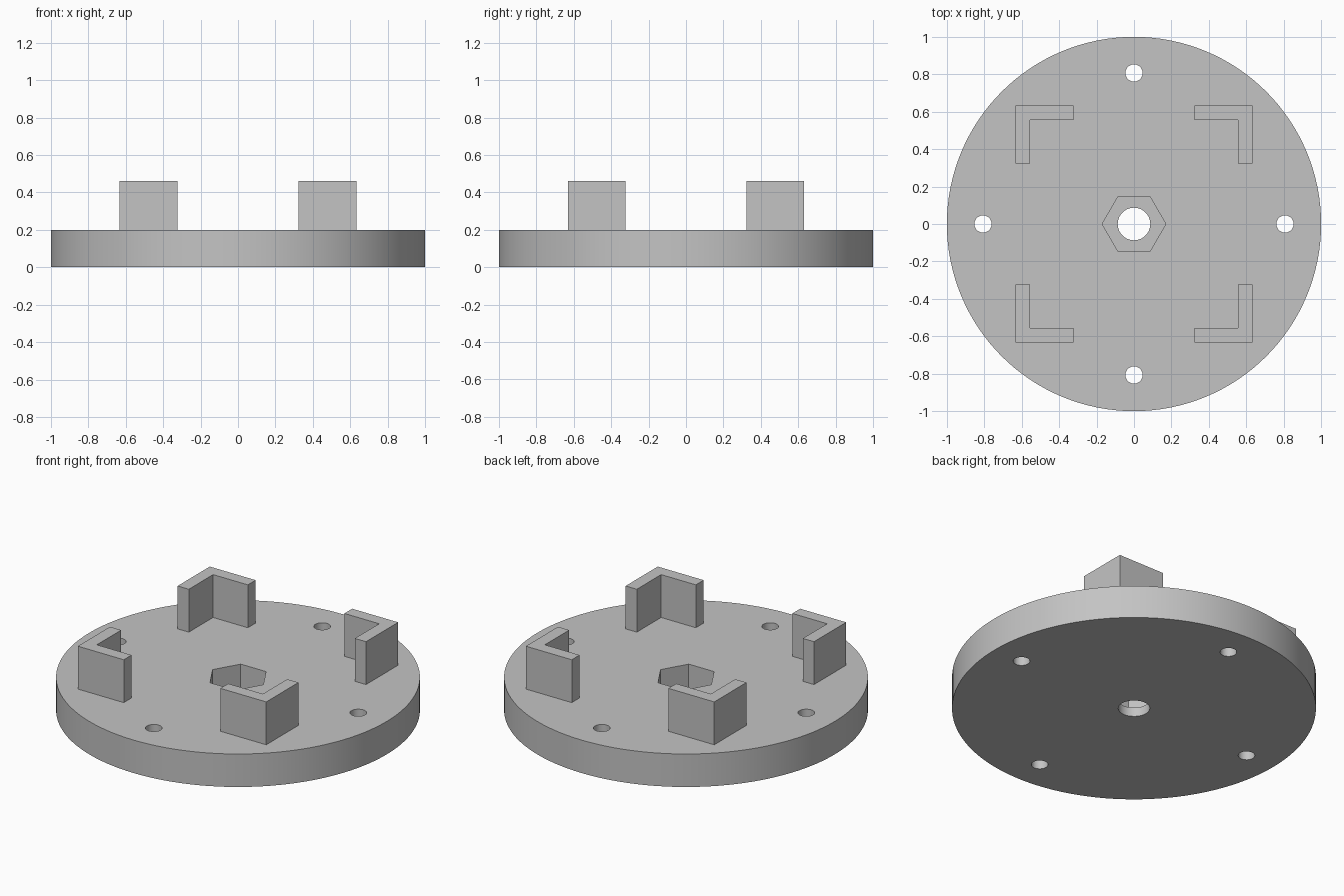
import bpy
import bmesh
from math import cos, sin, tau

cube = bpy.data.objects.get("Cube")
if cube:
    bpy.data.objects.remove(cube, do_unlink=True)

DISC_TOP = 0.2
BRACKET_TOP = 0.46
RECESS_FLOOR = 0.055

grey = bpy.data.materials.new("light grey")
grey.use_nodes = True
COLOUR = (0.55, 0.55, 0.55, 1)
grey.diffuse_color = COLOUR
grey.node_tree.nodes["Principled BSDF"].inputs["Base Color"].default_value = COLOUR


def prism(name, outline, bottom, top):
    """Extrude a flat outline upward from bottom to top."""
    bm = bmesh.new()
    face = bm.faces.new([bm.verts.new((x, y, bottom)) for x, y in outline])
    result = bmesh.ops.extrude_face_region(bm, geom=[face])
    verts = [v for v in result["geom"] if isinstance(v, bmesh.types.BMVert)]
    bmesh.ops.translate(bm, verts=verts, vec=(0, 0, top - bottom))
    bmesh.ops.recalc_face_normals(bm, faces=bm.faces)
    mesh = bpy.data.meshes.new(name)
    bm.to_mesh(mesh)
    bm.free()
    mesh.materials.append(grey)
    obj = bpy.data.objects.new(name, mesh)
    bpy.context.collection.objects.link(obj)
    return obj


def ring(radius, sides, x=0, y=0):
    return [(x + radius * cos(tau * i / sides), y + radius * sin(tau * i / sides))
            for i in range(sides)]


def select_only(obj):
    bpy.ops.object.select_all(action="DESELECT")
    obj.select_set(True)
    bpy.context.view_layer.objects.active = obj


def cut(target, cutter):
    """Subtract the cutter from the target, then discard it."""
    cutter.hide_render = True
    mod = target.modifiers.new("cut", "BOOLEAN")
    mod.operation = "DIFFERENCE"
    mod.solver = "EXACT"
    mod.object = cutter
    select_only(target)
    bpy.ops.object.modifier_apply(modifier=mod.name)
    bpy.data.objects.remove(cutter, do_unlink=True)


# Round base plate
base = prism("base_disc", ring(1, 128), 0, DISC_TOP)

# Central bore with a hexagonal nut recess above it
cut(base, prism("bore_cutter", ring(0.087, 48), -0.1, 0.3))
cut(base, prism("nut_recess_cutter", ring(0.17, 6), RECESS_FLOOR, 0.3))

# Four mounting holes near the rim
for x, y in ring(0.807, 4):
    cut(base, prism("mounting_hole_cutter", ring(0.046, 32, x, y), -0.1, 0.3))

select_only(base)
bpy.ops.object.shade_smooth_by_angle()

# Four L-shaped corner brackets, mirrored from one
OUTER, INNER, END = 0.632, 0.557, 0.324
profile = [(END, OUTER), (END, INNER), (INNER, INNER),
           (INNER, END), (OUTER, END), (OUTER, OUTER)]
brackets = prism("corner_brackets", profile, DISC_TOP, BRACKET_TOP)
mirror = brackets.modifiers.new("mirror", "MIRROR")
mirror.use_axis = (True, True, False)
select_only(brackets)
bpy.ops.object.modifier_apply(modifier=mirror.name)
